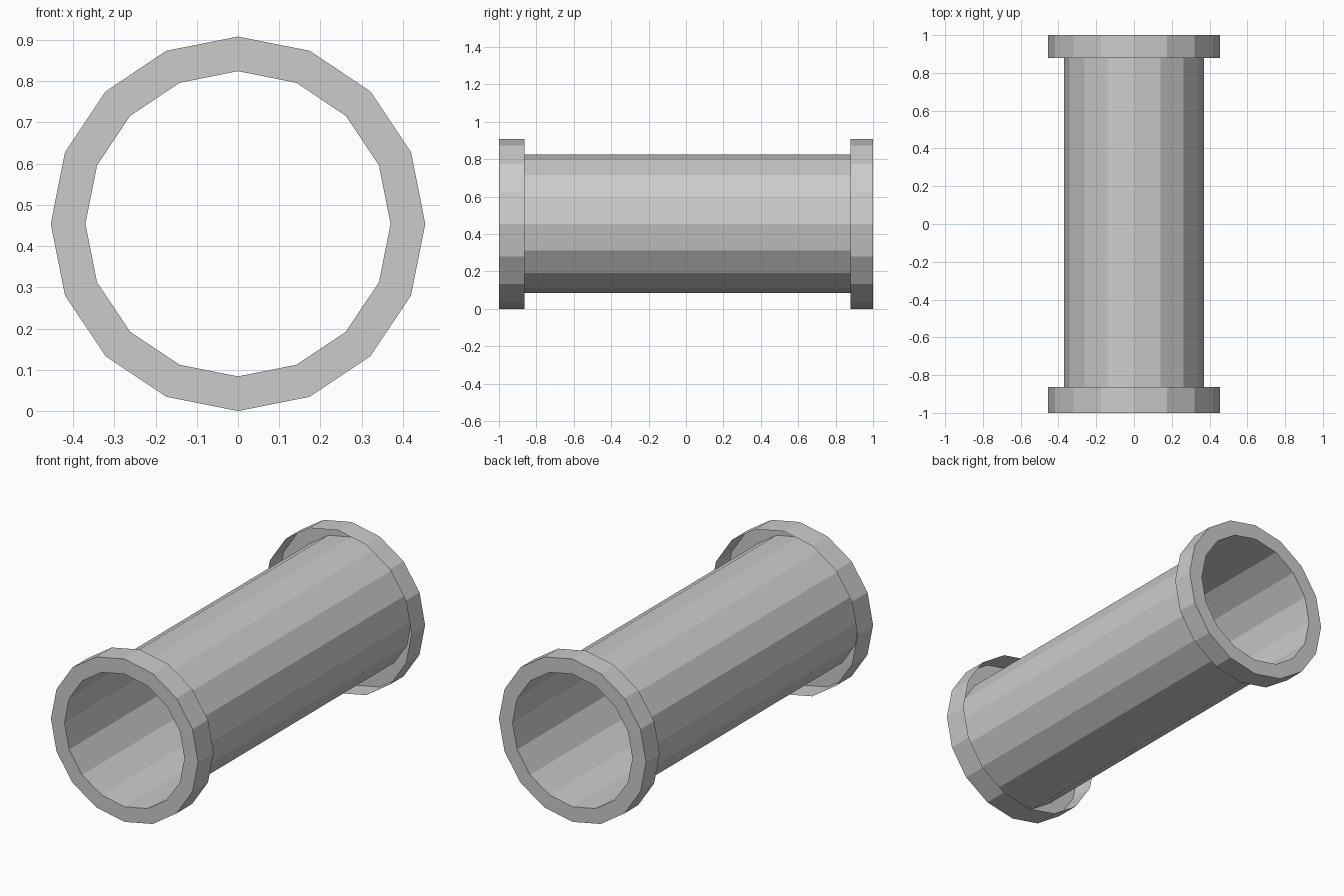
import bpy, bmesh
from math import sin, cos, tau

if "Cube" in bpy.data.objects:
    bpy.data.objects.remove(bpy.data.objects["Cube"])

SIDES = 16
RIM_R, PIPE_R = 0.454, 0.37


def lathe(name, profile):
    """Revolve (radius, y) points around the pipe's long axis."""
    bm = bmesh.new()
    rings = [[bm.verts.new((r * cos(tau * i / SIDES), y, RIM_R + r * sin(tau * i / SIDES)))
              for i in range(SIDES)] for r, y in profile]
    for a, b in zip(rings, rings[1:]):
        for i in range(SIDES):
            j = (i + 1) % SIDES
            bm.faces.new((a[i], b[i], b[j], a[j]))
    mesh = bpy.data.meshes.new(name)
    bm.to_mesh(mesh)
    bm.free()
    obj = bpy.data.objects.new(name, mesh)
    bpy.context.collection.objects.link(obj)
    return obj


# Open thin-walled pipe
lathe("pipe", [(PIPE_R, -1), (PIPE_R, 1)])

# End collars: flat ring plus outer band, open towards the middle
lathe("front_collar", [(PIPE_R, -1), (RIM_R, -1), (RIM_R, -0.863)])
lathe("back_collar", [(RIM_R, 0.88), (RIM_R, 1), (PIPE_R, 1)])
